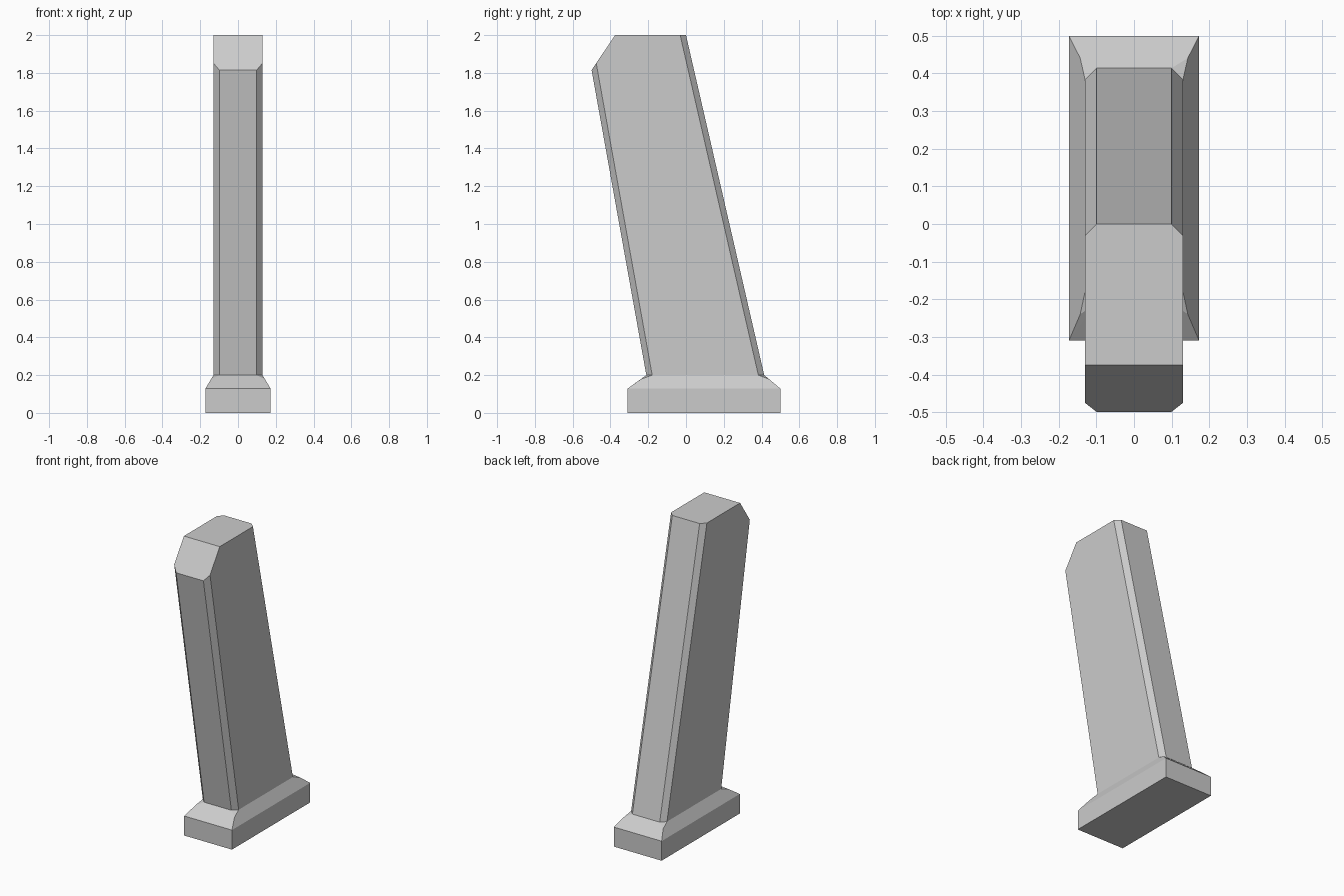
import bpy, bmesh, math

if "Cube" in bpy.data.objects:
    bpy.data.objects.remove(bpy.data.objects["Cube"])

BASE_Z, FOOT_Z, TOP_Z = 0.128, 0.2, 2.0


def rect(hx, y0, y1, z):
    return [(sx * hx, y, z) for sx in (-1, 1) for y in (y0, y1)]


def octagon(y0, y1, z, hx=0.13, c=0.031):
    """Rectangle with chamfered corners."""
    return rect(hx, y0 + c, y1 - c, z) + rect(hx - c, y0, y1, z)


def hull(points):
    bm = bmesh.new()
    for p in points:
        bm.verts.new(p)
    bmesh.ops.convex_hull(bm, input=bm.verts[:])
    bmesh.ops.dissolve_limit(bm, angle_limit=math.radians(1),
                             verts=bm.verts[:], edges=bm.edges[:])
    return bm


def open_at_joint(bm):
    """Remove the hidden face where foot and shaft meet."""
    faces = [f for f in bm.faces if all(abs(v.co.z - FOOT_Z) < 1e-4 for v in f.verts)]
    bmesh.ops.delete(bm, geom=faces, context='FACES')


def finish(bm, name):
    open_at_joint(bm)
    bmesh.ops.recalc_face_normals(bm, faces=bm.faces[:])
    mesh = bpy.data.meshes.new(name)
    bm.to_mesh(mesh)
    bm.free()
    bpy.context.collection.objects.link(bpy.data.objects.new(name, mesh))


# Base block with a sloped shoulder that meets the chamfered shaft
foot = rect(0.173, -0.31, 0.5, 0) + rect(0.173, -0.31, 0.5, BASE_Z)
foot += rect(0.143, -0.24, 0.441, 0.178)
foot += octagon(-0.21, 0.414, FOOT_Z)
finish(hull(foot), "base")

# Leaning, tapering shaft with its upper front edge cut off
bm = hull(octagon(-0.21, 0.414, FOOT_Z) + octagon(-0.533, 0.0, TOP_Z))
cut = bmesh.ops.bisect_plane(bm, geom=bm.verts[:] + bm.edges[:] + bm.faces[:],
                             plane_co=(0, -0.375, TOP_Z), plane_no=(0, -0.185, 0.125),
                             clear_outer=True)
edges = [e for e in cut["geom_cut"] if isinstance(e, bmesh.types.BMEdge)]
bmesh.ops.holes_fill(bm, edges=edges, sides=0)
finish(bm, "leaning_shaft")
